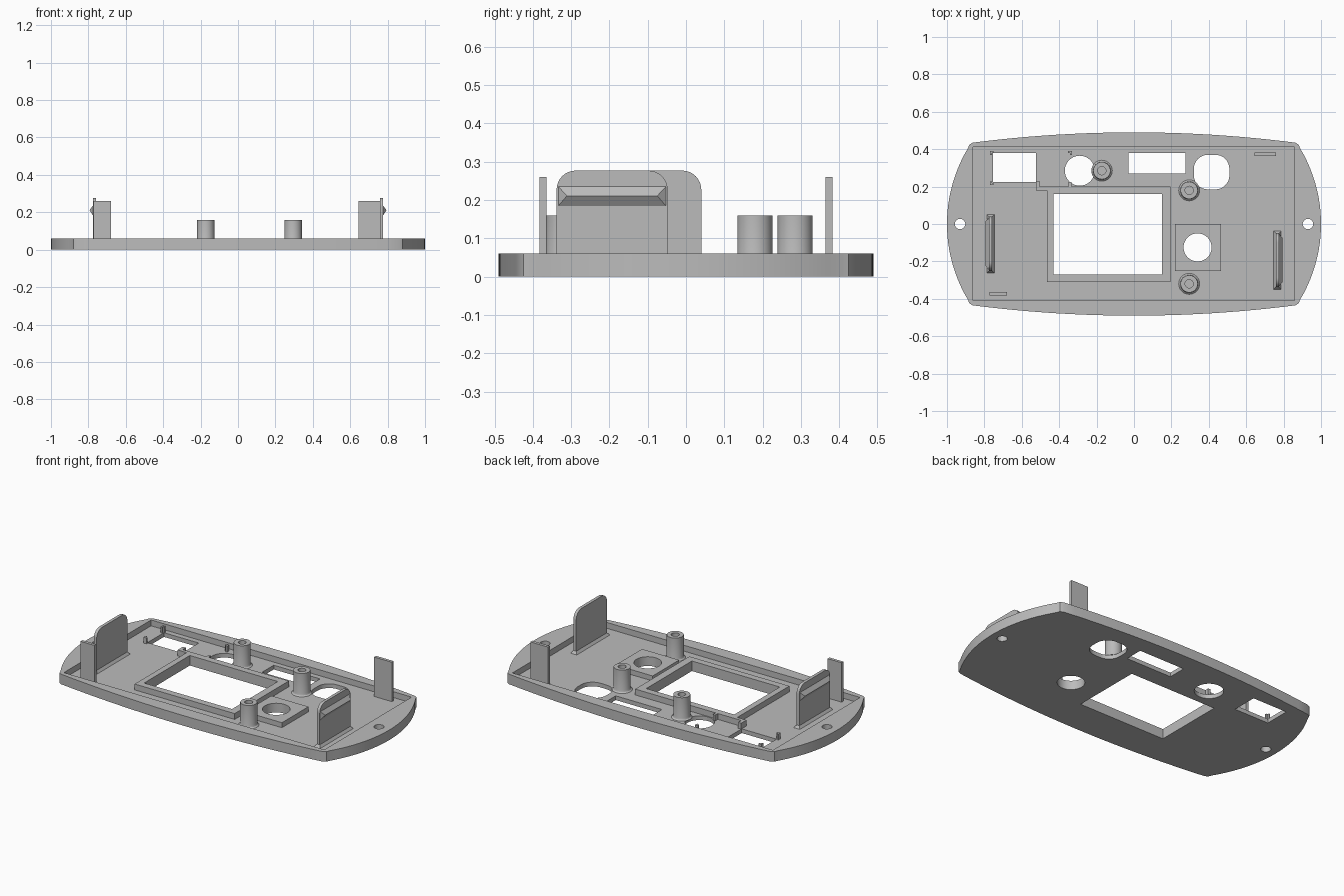
import bpy, bmesh, math
from mathutils import Vector

if "Cube" in bpy.data.objects:
    bpy.data.objects.remove(bpy.data.objects["Cube"], do_unlink=True)

grey = bpy.data.materials.new("plain grey")
grey.use_nodes = True
grey.diffuse_color = (0.5, 0.5, 0.5, 1)
grey.node_tree.nodes["Principled BSDF"].inputs["Base Color"].default_value = grey.diffuse_color

FLOOR, TOP = 0.025, 0.06


def finish(name, bm):
    bmesh.ops.recalc_face_normals(bm, faces=bm.faces)
    mesh = bpy.data.meshes.new(name)
    bm.to_mesh(mesh)
    bm.free()
    mesh.materials.append(grey)
    ob = bpy.data.objects.new(name, mesh)
    bpy.context.collection.objects.link(ob)
    return ob


def smooth(ob):
    bpy.ops.object.select_all(action='DESELECT')
    ob.select_set(True)
    bpy.context.view_layer.objects.active = ob
    bpy.ops.object.shade_smooth_by_angle(angle=math.radians(30))


def rect(x0, x1, y0, y1):
    return [(x0, y0), (x1, y0), (x1, y1), (x0, y1)]


def circle(x, y, r, n=40):
    return [(x + r * math.cos(math.tau * i / n), y + r * math.sin(math.tau * i / n)) for i in range(n)]


def rounded(x0, x1, y0, y1, r, n=8):
    pts = []
    for k, (cx, cy) in enumerate([(x1 - r, y1 - r), (x0 + r, y1 - r), (x0 + r, y0 + r), (x1 - r, y0 + r)]):
        for i in range(n + 1):
            a = math.pi / 2 * (k + i / n)
            pts.append((cx + r * math.cos(a), cy + r * math.sin(a)))
    return pts


def slab(name, loops, z0, z1):
    """Extrude an outline, with any further loops as holes."""
    bm = bmesh.new()
    for loop in loops:
        vs = [bm.verts.new((x, y, z0)) for x, y in loop]
        for a, b in zip(vs, vs[1:] + vs[:1]):
            bm.edges.new((a, b))
    bmesh.ops.triangle_fill(bm, edges=bm.edges[:], use_beauty=True, normal=(0, 0, 1))
    res = bmesh.ops.extrude_face_region(bm, geom=bm.faces[:])
    up = [g for g in res["geom"] if isinstance(g, bmesh.types.BMVert)]
    bmesh.ops.translate(bm, verts=up, vec=(0, 0, z1 - z0))
    return finish(name, bm)


def hull(name, points):
    bm = bmesh.new()
    for p in points:
        bm.verts.new(p)
    bmesh.ops.convex_hull(bm, input=bm.verts[:])
    return finish(name, bm)


def box(name, x0, x1, y0, y1, z0, z1):
    return slab(name, [rect(x0, x1, y0, y1)], z0, z1)


def bow(half, edge, crown, n=24):
    """Shallow circular arc along u from +half to -half, rising from edge to crown."""
    sag = crown - edge
    r = (half * half + sag * sag) / (2 * sag)
    us = [half * (1 - 2 * i / n) for i in range(n + 1)]
    return [(u, crown - r + math.sqrt(r * r - u * u)) for u in us]


# Plate outline: four bowed sides with small softened corners
long_side = bow(0.862, 0.435, 0.49)
end_side = bow(0.405, 0.888, 1.0)
corner = (0.88, 0.425)
outline = (long_side + [(-corner[0], corner[1])] + [(-v, u) for u, v in end_side]
           + [(-corner[0], -corner[1])] + [(-u, -v) for u, v in long_side]
           + [(corner[0], -corner[1])] + [(v, -u) for u, v in end_side] + [corner])

window = rect(-0.43, 0.15, -0.27, 0.16)
dial = circle(0.34, -0.125, 0.075)
holes = [window, dial,
         rect(-0.755, -0.525, 0.225, 0.38),
         circle(-0.29, 0.285, 0.08),
         rect(-0.03, 0.275, 0.27, 0.38),
         rounded(0.32, 0.51, 0.185, 0.37, 0.075),
         circle(-0.93, 0, 0.028, 24), circle(0.93, 0, 0.028, 24)]
plate = slab("face_plate", [outline] + holes, 0, TOP)

# Recess in the plate's inner side
cutter = box("recess_cutter", -0.862, 0.857, -0.41, 0.412, FLOOR, 0.2)
mod = plate.modifiers.new("recess", 'BOOLEAN')
mod.operation, mod.solver, mod.object = 'DIFFERENCE', 'EXACT', cutter
bpy.context.view_layer.objects.active = plate
bpy.ops.object.modifier_apply(modifier=mod.name)
bpy.data.objects.remove(cutter, do_unlink=True)
smooth(plate)

# Raised frames around the window and the round opening
slab("window_frame", [rect(-0.465, 0.195, -0.31, 0.2), window], FLOOR, TOP)
smooth(slab("dial_pad", [rect(0.22, 0.465, -0.25, 0.0), dial], FLOOR, 0.055))

# Screw bosses, turned from a profile with a blind bore and a flared foot
profile = [(0, 0.06), (0.022, 0.06), (0.022, 0.16), (0.046, 0.16), (0.046, 0.04), (0.049, 0.031), (0.056, FLOOR)]
for i, (x, y) in enumerate([(-0.172, 0.285), (0.295, 0.18), (0.295, -0.32)]):
    bm = bmesh.new()
    vs = [bm.verts.new((r, 0, z)) for r, z in profile]
    es = [bm.edges.new(pair) for pair in zip(vs, vs[1:])]
    bmesh.ops.spin(bm, geom=vs + es, cent=(0, 0, 0), axis=(0, 0, 1), angle=math.tau, steps=32)
    bmesh.ops.remove_doubles(bm, verts=bm.verts, dist=0.0001)
    boss = finish(f"screw_boss_{i + 1}", bm)
    boss.location = (x, y, 0)
    smooth(boss)

# Snap tabs at both ends: rounded blade, outward catch ridge and flared foot
for side, s, y0 in (("left", 1, -0.338), ("right", -1, -0.25)):
    y1 = y0 + 0.29
    inner, outer = 0.758, 0.776
    shape = [p for p in rounded(y0, y1, 0, 0.277, 0.05) if p[1] > 0.1] + [(y0, FLOOR), (y1, FLOOR)]
    smooth(hull(f"{side}_snap_tab", [(s * x, y, z) for x in (inner, outer) for y, z in shape]))
    hull(f"{side}_catch_ridge",
         [(s * (outer - 0.002), y, z) for y in (y0 + 0.002, y1 - 0.002) for z in (0.182, 0.238)]
         + [(s * 0.794, y, 0.211) for y in (y0 + 0.027, y1 - 0.027)])
    hull(f"{side}_tab_foot",
         [(s * x, y, z) for g, z in ((0.011, FLOOR), (0, 0.04))
          for x in (inner - g, outer + g) for y in (y0 - g, y1 + g)])

# Thin locating blades at opposite corners
box("front_locating_blade", -0.772, -0.68, -0.382, -0.364, FLOOR, 0.26)
box("back_locating_blade", 0.644, 0.76, 0.364, 0.382, FLOOR, 0.26)

# Small corner clips for a board beside the window
t = 0.01
for name, x, y, dx, dy in (("outer_back", -0.77, 0.39, 1, -1), ("outer_front", -0.77, 0.208, 1, 1),
                           ("inner_back", -0.332, 0.39, -1, -1)):
    ends = [(x, y), (x + dx * 0.02, y), (x + dx * 0.02, y + dy * t), (x + dx * t, y + dy * t),
            (x + dx * t, y + dy * 0.02), (x, y + dy * 0.02)]
    slab(f"{name}_board_clip", [ends], FLOOR, TOP)
box("board_stop", -0.525, -0.505, 0.18, 0.23, FLOOR, TOP)
box("board_stop_bridge", -0.505, -0.465, 0.18, 0.2, FLOOR, TOP)
box("board_stop_peg", -0.35, -0.335, 0.2, 0.225, FLOOR, TOP)
